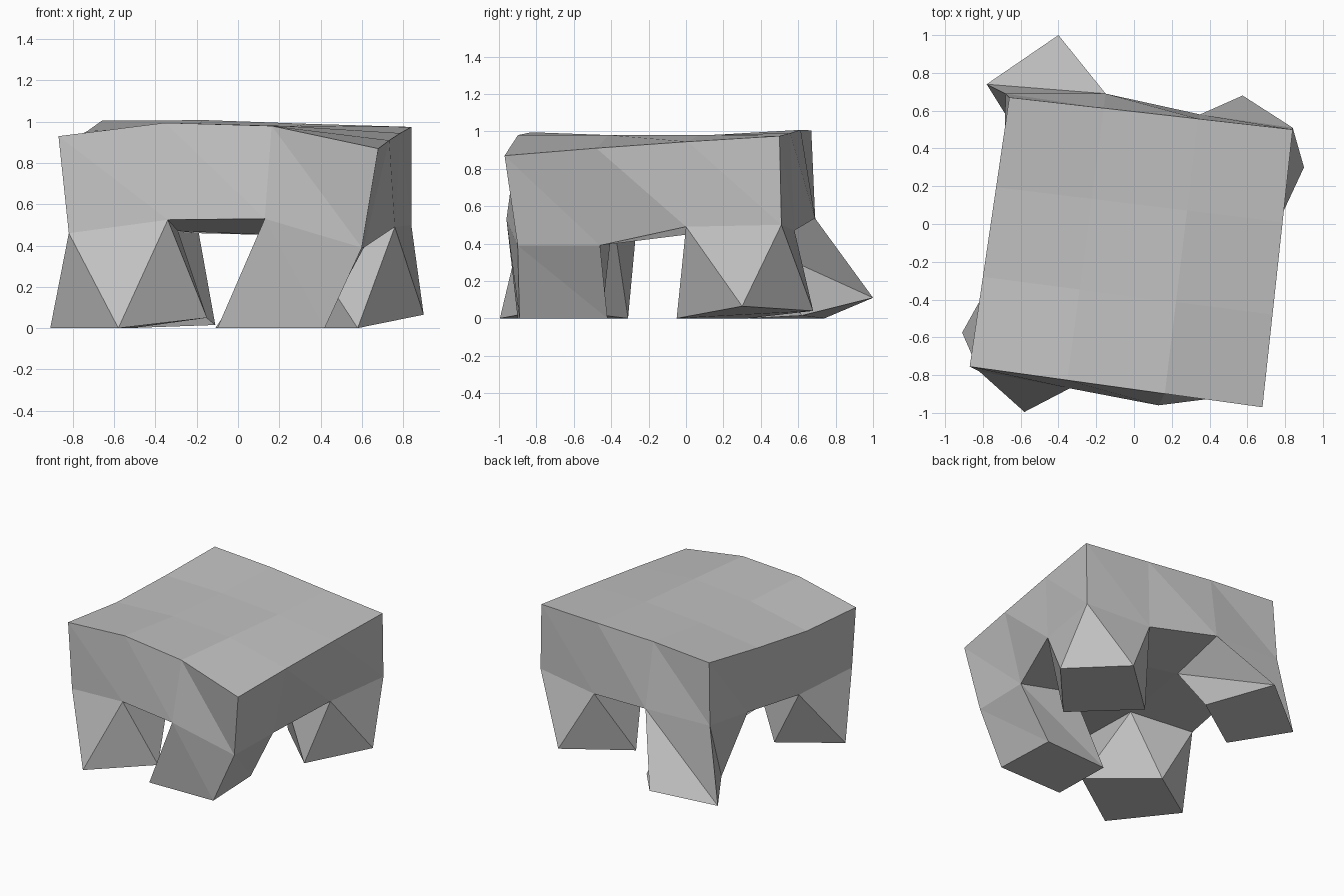
import bpy
from mathutils import Vector

cube = bpy.data.objects.get("Cube")
if cube:
    bpy.data.objects.remove(cube, do_unlink=True)

# Single matte grey for the whole stool
grey = bpy.data.materials.new("plain_grey")
grey.use_nodes = True
colour = (0.54, 0.54, 0.54, 1)
grey.diffuse_color = colour
grey.node_tree.nodes["Principled BSDF"].inputs["Base Color"].default_value = colour


def make_part(name, faces):
    """Build a flat-shaded object from faces given as lists of points, sharing equal points."""
    index, polygons = {}, []
    for face in faces:
        polygons.append([index.setdefault(tuple(point), len(index)) for point in face])
    mesh = bpy.data.meshes.new(name)
    mesh.from_pydata(list(index), [], polygons)
    mesh.materials.append(grey)
    mesh.update()
    part = bpy.data.objects.new(name, mesh)
    bpy.context.collection.objects.link(part)
    return part


def band(lower, upper):
    """Triangles joining two counter-clockwise rings of equal length."""
    faces = []
    count = len(lower)
    for k in range(count):
        after = (k + 1) % count
        faces.append([lower[k], lower[after], upper[k]])
        faces.append([upper[k], lower[after], upper[after]])
    return faces


def cell(grid, i, j):
    """Corners of one grid cell, counter-clockwise from above."""
    return [grid[j][i], grid[j][i + 1], grid[j + 1][i + 1], grid[j + 1][i]]


def rim(grid):
    """Outer ring of a grid, counter-clockwise from above."""
    return (grid[0][:-1] + [row[-1] for row in grid[:-1]]
            + grid[-1][:0:-1] + [row[0] for row in grid[:0:-1]])


# Seat top: a skewed square grid with uneven heights, rows from front to back
front_corners = Vector((-.87, -.755)), Vector((.68, -.97))
back_corners = Vector((-.66, .67)), Vector((.84, .5))
top_heights = [
    (.93, .995, .98, .87),
    (.917, .975, .98, .91),
    (.955, .98, .98, .945),
    (1.005, 1.008, .99, .975),
]
top = []
for j, heights in enumerate(top_heights):
    start = front_corners[0].lerp(back_corners[0], j / 3)
    end = front_corners[1].lerp(back_corners[1], j / 3)
    top.append([(*start.lerp(end, i / 3), z) for i, z in enumerate(heights)])

# Seat underside: a warped grid, rows from front to back
under = [
    [(-.82, -.78, .46), (-.34, -.87, .525), (.13, -.96, .53), (.6, -.9, .39)],
    [(-.74, -.27, .43), (-.29, -.38, .47), (.2, -.4, .45), (.61, -.46, .39)],
    [(-.69, .26, .49), (-.19, .23, .46), (.28, .1, .46), (.76, 0, .49)],
    [(-.68, .69, .55), (-.15, .69, .535), (.35, .58, .47), (.84, .51, .5)],
]

# Seat: top, sides, and the underside between the legs
cells = [(i, j) for j in range(3) for i in range(3)]
leg_cells = {(0, 0), (2, 0), (2, 2), (0, 2)}
seat_faces = [cell(top, i, j) for i, j in cells]
seat_faces += band(rim(under), rim(top))
seat_faces += [cell(under, i, j)[::-1] for i, j in cells if (i, j) not in leg_cells]
make_part("seat", seat_faces)

# Legs: twisted blocks grown from the corner cells down to a tilted foot
legs = {
    "front_leg_right": ((0, 0), [(-.91, -.575, 0), (-.58, -.995, 0),
                                 (-.15, -.725, .05), (-.51, -.31, 0)]),
    "front_leg_left": ((2, 0), [(-.1, -.9, 0), (.42, -.89, 0),
                                (.4, -.42, 0), (-.11, -.45, 0)]),
    "back_leg_left": ((2, 2), [(.18, .33, 0), (.58, -.05, 0),
                               (.9, .3, .065), (.575, .68, .04)]),
    "back_leg_right": ((0, 2), [(-.53, .34, 0), (-.11, .62, .015),
                                (-.4, 1, .11), (-.78, .74, 0)]),
}
for name, (corner, foot) in legs.items():
    make_part(name, band(foot, cell(under, *corner)) + [foot[::-1]])
